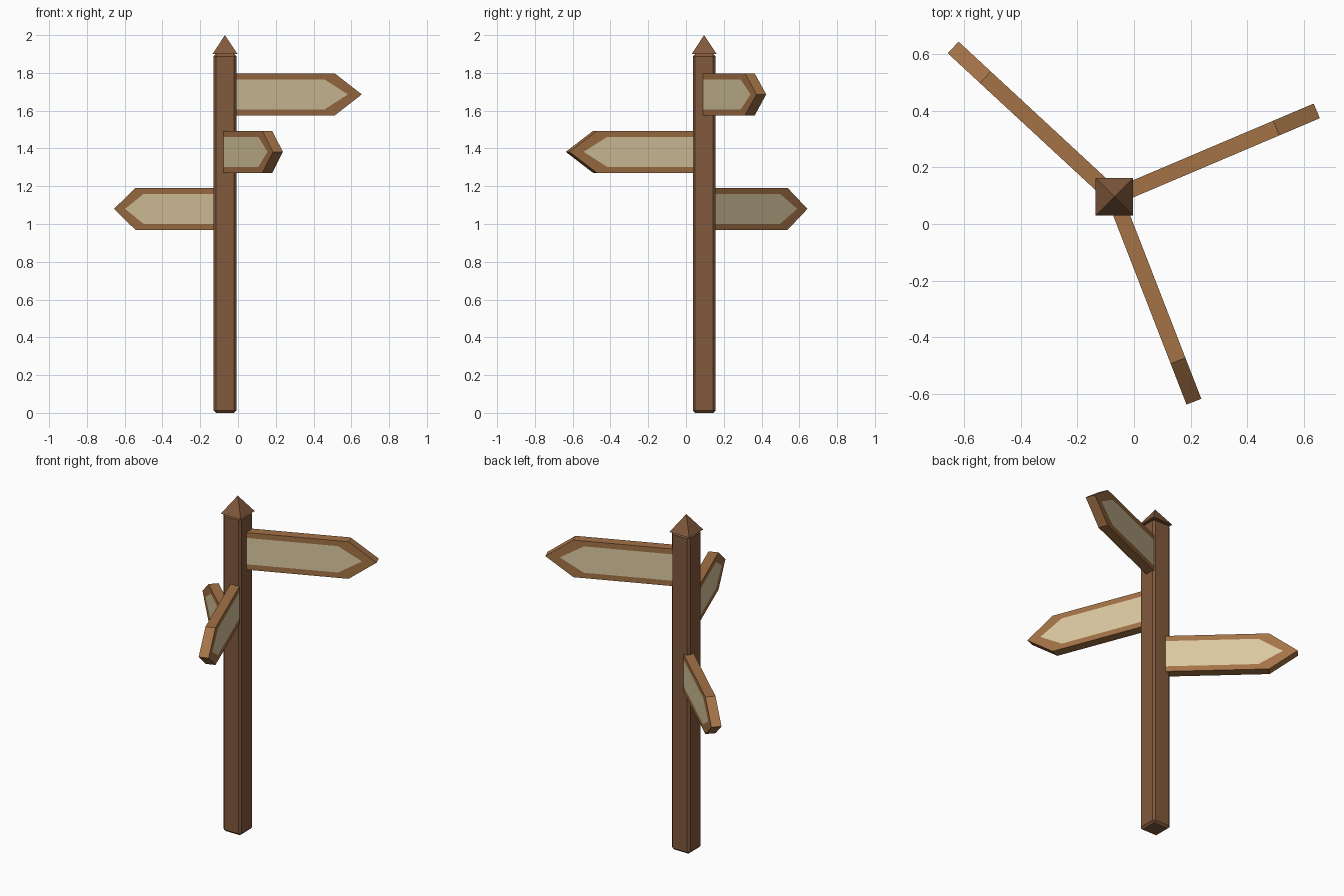
import bpy
import bmesh
from math import radians
from mathutils import Matrix

cube = bpy.data.objects.get("Cube")
if cube:
    bpy.data.objects.remove(cube, do_unlink=True)

POST_X, POST_Y = -0.069, 0.096


def material(name, rgb):
    mat = bpy.data.materials.new(name)
    mat.use_nodes = True
    colour = (*rgb, 1.0)
    mat.diffuse_color = colour
    bsdf = next(n for n in mat.node_tree.nodes if n.type == 'BSDF_PRINCIPLED')
    bsdf.inputs["Base Color"].default_value = colour
    bsdf.inputs["Roughness"].default_value = 0.9
    return mat


dark_wood = material("dark wood", (0.22, 0.10, 0.046))
board_wood = material("board wood", (0.37, 0.17, 0.062))
cream = material("cream panel", (0.71, 0.58, 0.35))


def make_object(name, bm, mats):
    bmesh.ops.recalc_face_normals(bm, faces=bm.faces[:])
    mesh = bpy.data.meshes.new(name)
    bm.to_mesh(mesh)
    bm.free()
    for mat in mats:
        mesh.materials.append(mat)
    obj = bpy.data.objects.new(name, mesh)
    bpy.context.collection.objects.link(obj)
    return obj


# Square post with chamfered edges
bm = bmesh.new()
bmesh.ops.create_cube(bm, size=1, matrix=Matrix.Translation(
    (POST_X, POST_Y, 0.95)) @ Matrix.Diagonal((0.12, 0.12, 1.9, 1)))
bmesh.ops.bevel(bm, geom=bm.edges[:], offset=0.012, segments=1, affect='EDGES')
make_object("post", bm, [dark_wood])

# Pyramid cap
bm = bmesh.new()
bmesh.ops.create_cone(bm, cap_ends=True, segments=4, radius1=0.066 * 2 ** 0.5,
                      radius2=0, depth=0.1)
bmesh.ops.remove_doubles(bm, verts=bm.verts[:], dist=0.0001)
xs = [abs(v.co.x) for v in bm.verts]
turn = radians(45) if max(xs) > 0.08 else 0
bmesh.ops.transform(bm, verts=bm.verts[:], matrix=Matrix.Translation(
    (POST_X, POST_Y, 1.95)) @ Matrix.Rotation(turn, 4, 'Z'))
make_object("post_cap", bm, [dark_wood])


def outline(half, shoulder, tip):
    """Arrow-shaped profile from the post centre out to the tip."""
    return [(0, -half), (shoulder, -half), (tip, 0), (shoulder, half), (0, half)]


def sign(name, height, angle):
    """Arrow board with a painted panel set flush in both faces."""
    bm = bmesh.new()
    rims = []
    for y in (-0.028, 0.028):
        rim = [bm.verts.new((x, y, z)) for x, z in outline(0.111, 0.62, 0.775)]
        panel = [bm.verts.new((x, y, z)) for x, z in outline(0.079, 0.562, 0.695)]
        bm.faces.new(panel).material_index = 1
        for i in range(4):
            bm.faces.new((rim[i], rim[i + 1], panel[i + 1], panel[i]))
        rims.append((rim, panel))
    (front, front_panel), (back, back_panel) = rims
    for i in range(4):
        bm.faces.new((front[i], front[i + 1], back[i + 1], back[i]))
    # Butt end, hidden inside the post
    ends = [(f[0], p[0], p[4], f[4]) for f, p in rims]
    for i in range(3):
        bm.faces.new((ends[0][i], ends[0][i + 1], ends[1][i + 1], ends[1][i]))
    bmesh.ops.transform(bm, verts=bm.verts[:], matrix=Matrix.Translation(
        (POST_X, POST_Y, height)) @ Matrix.Rotation(radians(angle), 4, 'Z'))
    make_object(name, bm, [board_wood, cream])


sign("upper_sign", 1.686, 23)
sign("middle_sign", 1.382, -68.8)
sign("lower_sign", 1.08, 137.2)
